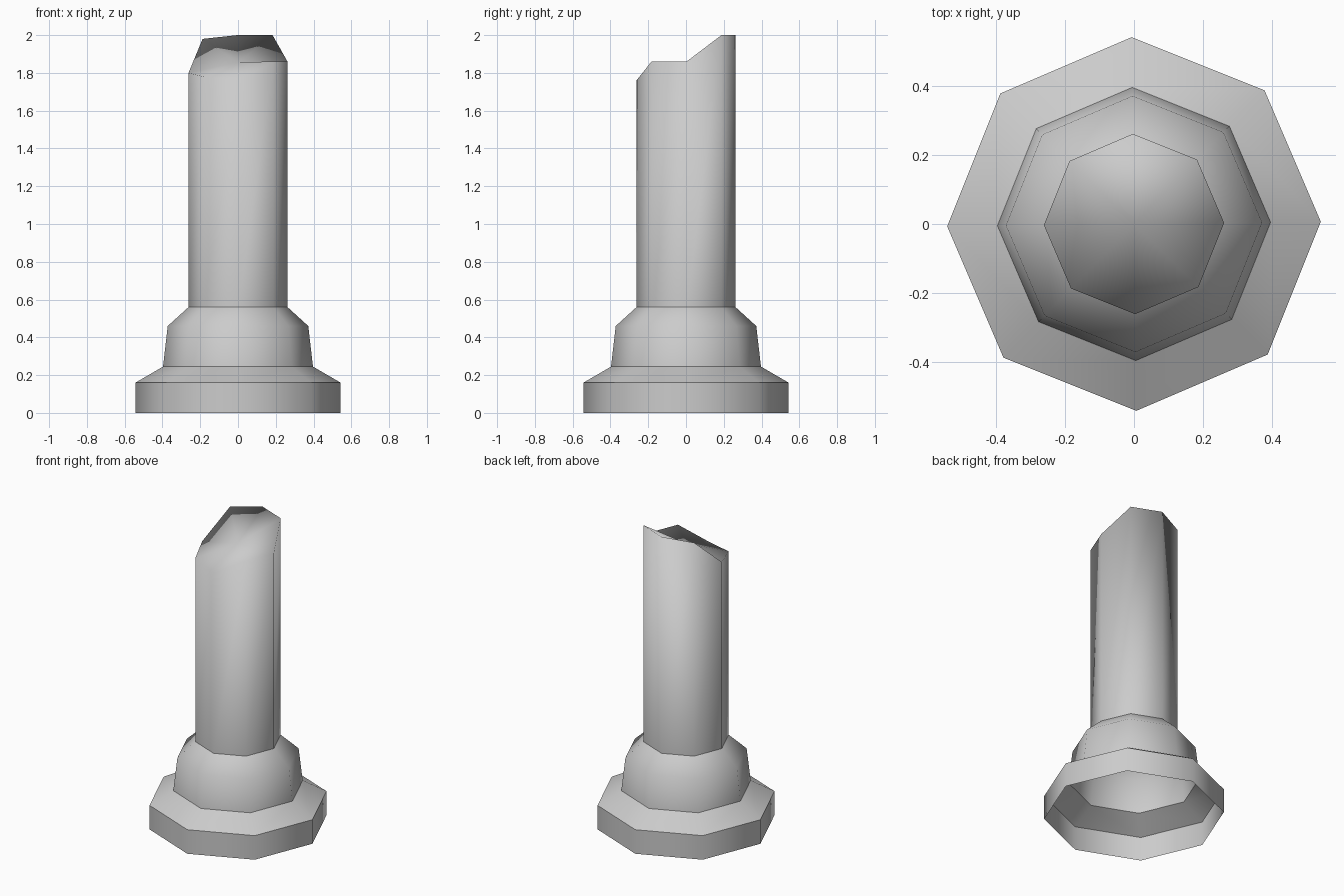
import bpy, bmesh, math

cube = bpy.data.objects.get("Cube")
if cube:
    bpy.data.objects.remove(cube, do_unlink=True)

SIDES = 8
TURN = math.radians(0.7)

stone = bpy.data.materials.new("grey_stone")
stone.use_nodes = True
grey = (0.6, 0.6, 0.6, 1)
stone.diffuse_color = grey
stone.node_tree.nodes["Principled BSDF"].inputs["Base Color"].default_value = grey


def ring(bm, radius, heights):
    """Octagonal loop of vertices, each with its own height."""
    verts = []
    for i, z in enumerate(heights):
        a = TURN + math.tau * i / SIDES
        verts.append(bm.verts.new((radius * math.cos(a), radius * math.sin(a), z)))
    return verts


def lathe(name, profile, sharp_height=None, cap_height=None):
    """Open octagonal shell through (radius, height) steps, with an optional fan cap."""
    bm = bmesh.new()
    loops = [ring(bm, r, z if isinstance(z, list) else [z] * SIDES) for r, z in profile]
    for low, high in zip(loops, loops[1:]):
        for i in range(SIDES):
            j = (i + 1) % SIDES
            bm.faces.new((low[i], low[j], high[j], high[i]))
    if cap_height is not None:
        centre = bm.verts.new((0, 0, cap_height))
        top = loops[-1]
        for i in range(SIDES):
            bm.faces.new((top[i], top[(i + 1) % SIDES], centre))
    for face in bm.faces:
        face.smooth = True
    if sharp_height is not None:
        for edge in bm.edges:
            edge.smooth = not all(abs(v.co.z - sharp_height) < 1e-4 for v in edge.verts)
    mesh = bpy.data.meshes.new(name)
    bm.to_mesh(mesh)
    bm.free()
    mesh.materials.append(stone)
    obj = bpy.data.objects.new(name, mesh)
    bpy.context.collection.objects.link(obj)
    return obj


# Wide plinth with a sloping shoulder, open underneath
lathe("plinth", [(0.543, 0), (0.543, 0.16), (0.397, 0.245)], sharp_height=0.16)

# Tapered collar
lathe("collar", [(0.397, 0.245), (0.372, 0.46), (0.262, 0.56)])

# Shaft with a jagged broken top, heights running round from +x
broken_rim = [1.86, 2.0, 2.0, 1.98, 1.80, 1.78, 1.76, 1.86]
lathe("broken_shaft", [(0.262, 0.56), (0.262, broken_rim)], cap_height=1.857)
